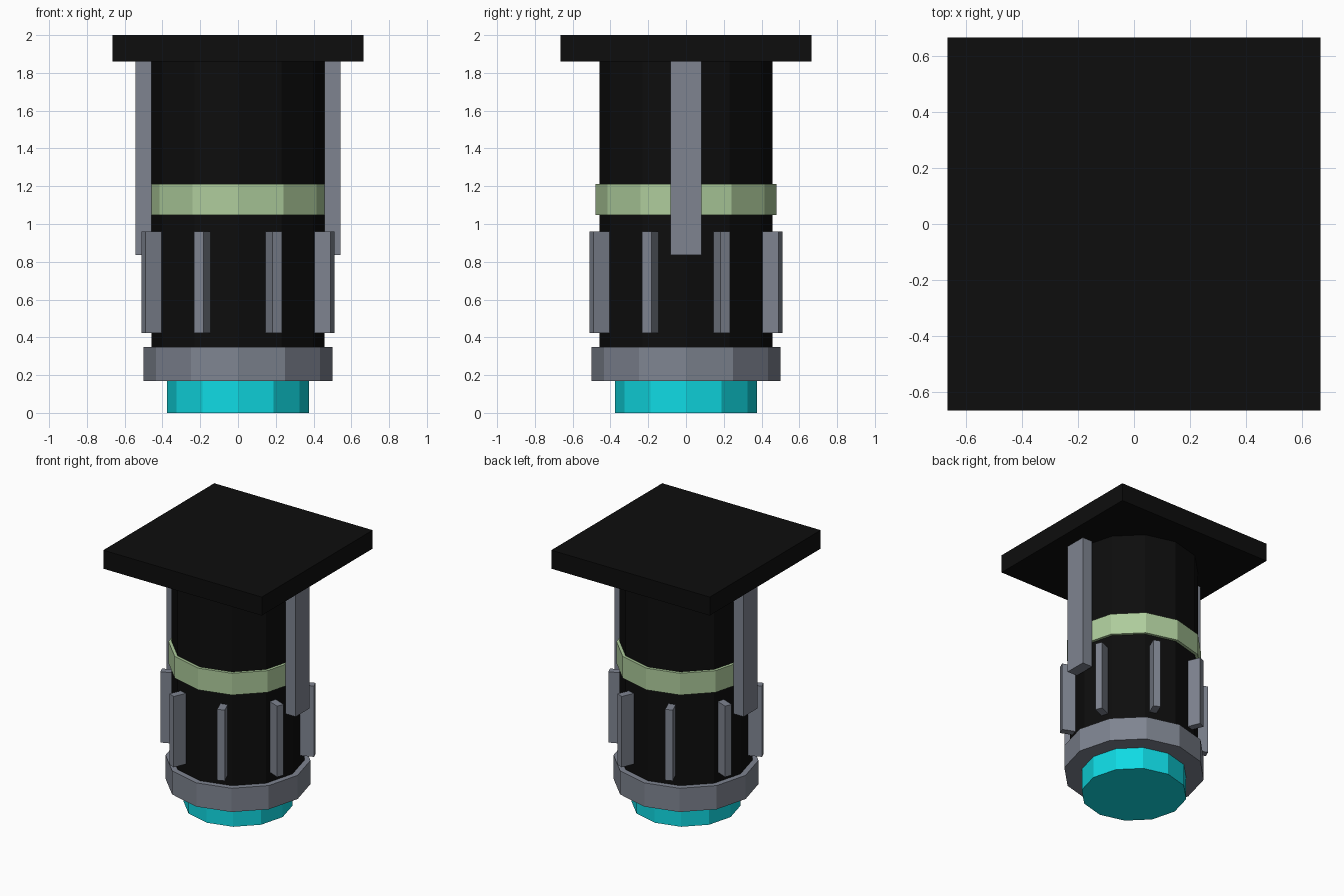
import bpy, bmesh, math
from mathutils import Matrix

if "Cube" in bpy.data.objects:
    bpy.data.objects.remove(bpy.data.objects["Cube"])


def material(name, rgb):
    m = bpy.data.materials.new(name)
    m.diffuse_color = (*rgb, 1)
    m.use_nodes = True
    m.node_tree.nodes["Principled BSDF"].inputs["Base Color"].default_value = m.diffuse_color
    return m


black = material("black", (0.004, 0.004, 0.004))
grey = material("slate grey", (0.21, 0.23, 0.28))
green = material("pale green", (0.42, 0.60, 0.33))
cyan = material("cyan", (0.005, 0.70, 0.77))


def finish(name, bm, mat):
    me = bpy.data.meshes.new(name)
    bm.to_mesh(me)
    bm.free()
    me.materials.append(mat)
    ob = bpy.data.objects.new(name, me)
    bpy.context.collection.objects.link(ob)


def drum(name, r, z0, z1, mat):
    # twelve-sided prism with corners on the axes
    bm = bmesh.new()
    bmesh.ops.create_cone(bm, cap_ends=True, segments=12, radius1=r, radius2=r,
                          depth=z1 - z0,
                          matrix=Matrix.Translation((0, 0, (z0 + z1) / 2)))
    finish(name, bm, mat)


def bar(name, r0, r1, width, z0, z1, angle, mat):
    # upright box spanning radii r0..r1, turned about z
    bm = bmesh.new()
    bmesh.ops.create_cube(bm, size=1, matrix=(
        Matrix.Rotation(angle, 4, 'Z')
        @ Matrix.Translation(((r0 + r1) / 2, 0, (z0 + z1) / 2))
        @ Matrix.Diagonal((r1 - r0, width, z1 - z0, 1))))
    finish(name, bm, mat)


# Stacked round parts
drum("glowing_lens", 0.375, 0, 0.17, cyan)
drum("lower_collar", 0.5, 0.17, 0.35, grey)
drum("body", 0.458, 0.35, 1.86, black)
drum("green_band", 0.48, 1.048, 1.213, green)

# Square mounting plate
bar("mounting_plate", -0.665, 0.665, 1.33, 1.86, 2.0, 0, black)

# Long side brackets
for i in range(2):
    bar(f"side_bracket_{i}", 0.457, 0.542, 0.166, 0.837, 1.86, i * math.pi, grey)

# Ring of eight grip fins
for i in range(8):
    bar(f"grip_fin_{i}", 0.437, 0.541, 0.054, 0.423, 0.96,
        math.radians(22.5 + 45 * i), grey)
